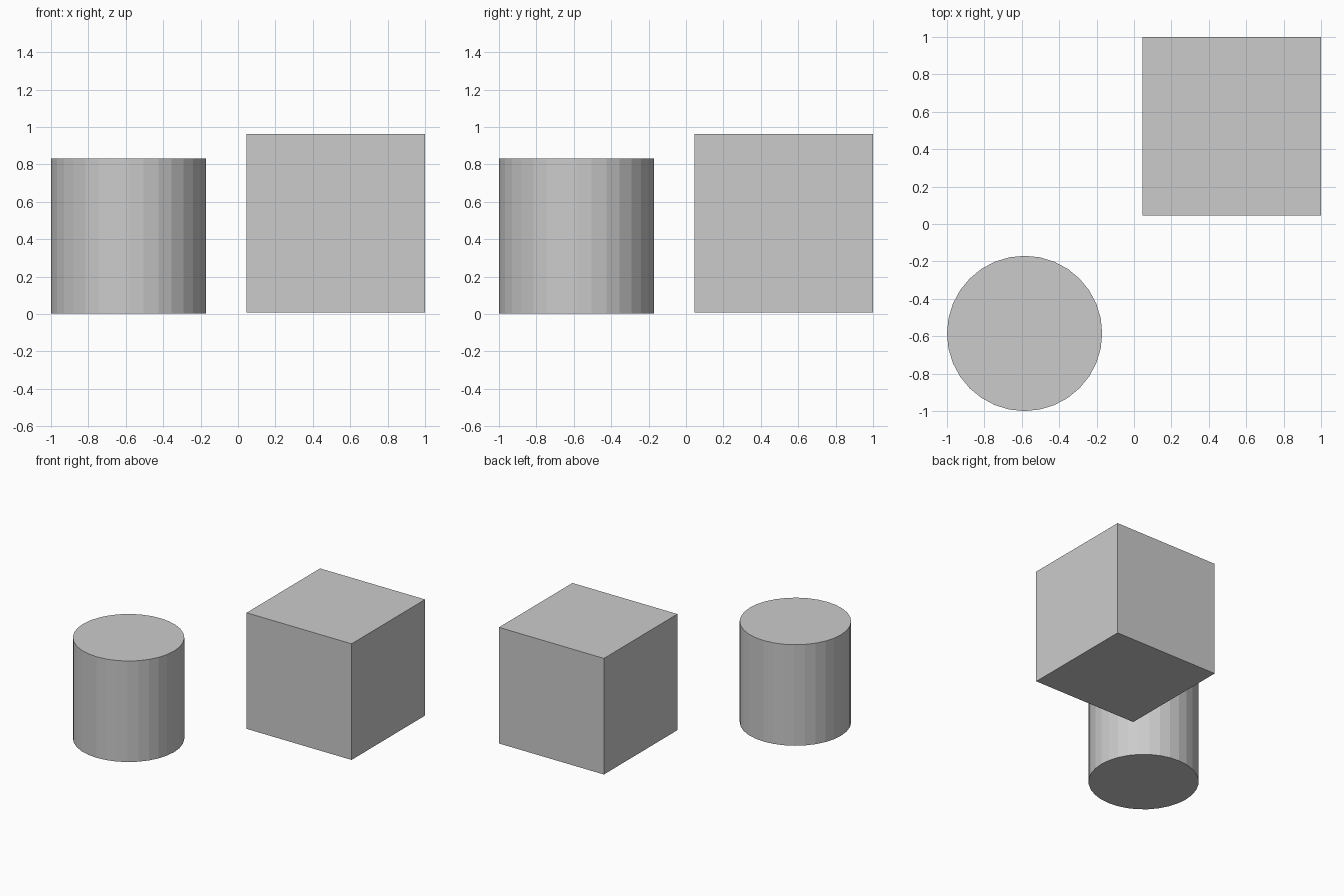
import bpy

if "Cube" in bpy.data.objects:
    bpy.data.objects.remove(bpy.data.objects["Cube"])

CYL = 0.83    # cylinder diameter and height
CUBE = 0.954  # cube edge length

# Cylinder standing on the ground, front left corner
bpy.ops.mesh.primitive_cylinder_add(
    vertices=32, radius=CYL / 2, depth=CYL,
    location=(-1 + CYL / 2, -1 + CYL / 2, CYL / 2 + 0.002))
bpy.context.object.name = "cylinder_block"

# Cube hovering just above the ground, back right corner
bpy.ops.mesh.primitive_cube_add(
    size=CUBE, location=(1 - CUBE / 2, 1 - CUBE / 2, CUBE / 2 + 0.009))
bpy.context.object.name = "cube_block"
